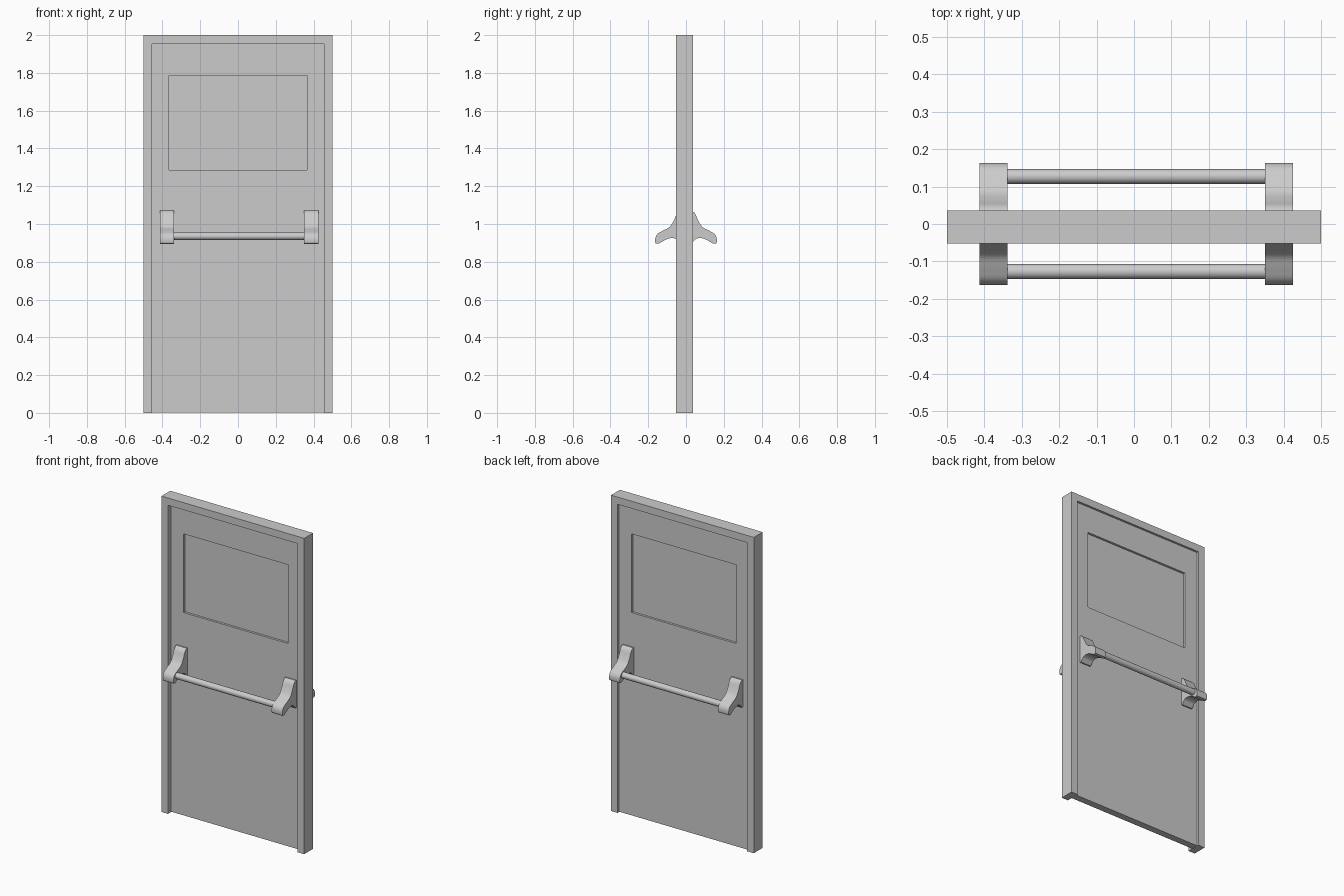
import bpy, bmesh, math
from mathutils import Vector, Matrix

if "Cube" in bpy.data.objects:
    bpy.data.objects.remove(bpy.data.objects["Cube"])

LEAF = 0.022          # half thickness of the leaf
TILT = math.radians(90)


def extrude(name, verts, faces, offset):
    """Make a solid by extruding flat faces along an offset."""
    bm = bmesh.new()
    vs = [bm.verts.new(v) for v in verts]
    fs = [bm.faces.new([vs[i] for i in f]) for f in faces]
    ext = bmesh.ops.extrude_face_region(bm, geom=fs, use_keep_orig=True)
    moved = [g for g in ext["geom"] if isinstance(g, bmesh.types.BMVert)]
    bmesh.ops.translate(bm, verts=moved, vec=Vector(offset))
    bmesh.ops.recalc_face_normals(bm, faces=bm.faces)
    me = bpy.data.meshes.new(name)
    bm.to_mesh(me)
    bm.free()
    ob = bpy.data.objects.new(name, me)
    bpy.context.collection.objects.link(ob)
    return ob


def smooth(ob, degrees=35):
    bpy.ops.object.select_all(action="DESELECT")
    ob.select_set(True)
    bpy.context.view_layer.objects.active = ob
    bpy.ops.object.shade_smooth_by_angle(angle=math.radians(degrees))


def rect(x0, x1, z0, z1, y):
    return [(x0, y, z0), (x1, y, z0), (x1, y, z1), (x0, y, z1)]


def spline(points, steps=5):
    """Catmull-Rom curve through the points."""
    p = [Vector(q) for q in points]
    p = [2 * p[0] - p[1]] + p + [2 * p[-1] - p[-2]]
    out = []
    for a, b, c, d in zip(p, p[1:], p[2:], p[3:]):
        for k in range(steps):
            t = k / steps
            out.append(0.5 * (2 * b + (c - a) * t + (2 * a - 5 * b + 4 * c - d) * t * t
                              + (3 * b - a - 3 * c + d) * t ** 3))
    return out + [p[-2]]


# Door frame: two jambs and a lintel
W, T = 0.454, 1.954
outline = [(-.5, 0), (-.5, 2), (.5, 2), (.5, 0), (W, 0), (W, T), (-W, T), (-W, 0)]
extrude("door_frame", [(x, -.052, z) for x, z in outline],
        [(0, 1, 6, 7), (1, 2, 5, 6), (2, 3, 4, 5)], (0, .088, 0))

# Door leaf with a rectangular window opening
win = (-.366, .366, 1.287, 1.785)
ring = [(i, (i + 1) % 4, (i + 1) % 4 + 4, i + 4) for i in range(4)]
extrude("door_leaf", rect(-W, W, .003, T, -LEAF) + rect(*win, -LEAF), ring, (0, 2 * LEAF, 0))

# Window pane set back from both faces
extrude("window_pane", rect(*win, -.008), [(0, 1, 2, 3)], (0, .016, 0))

# Bracket side profile (distance from door centre, height)
upper = [(.030, 1.071), (.048, 1.055), (.064, 1.020), (.086, .985), (.120, .966),
         (.148, .950), (.161, .930), (.163, .908), (.160, .897)]
lower = [(.160, .897), (.145, .896), (.125, .907), (.100, .920), (.072, .926),
         (.052, .920), (.040, .908), (.030, .896)]
profile = spline(upper) + spline(lower)[1:] + [Vector((LEAF - .002, .896)), Vector((LEAF - .002, 1.071))]

# Push bars with end brackets on both sides of the door
for side, s in (("front", -1), ("back", 1)):
    for end, x in (("left", -.413), ("right", .350)):
        smooth(extrude(f"{side}_{end}_bracket", [(x, s * p.x, p.y) for p in profile],
                       [range(len(profile))], (.075, 0, 0)))
    bpy.ops.mesh.primitive_cylinder_add(vertices=32, radius=.0195, depth=.70,
                                        location=(.006, s * .127, .935), rotation=(0, TILT, 0))
    bar = bpy.context.object
    bar.name = f"{side}_push_bar"
    smooth(bar)
